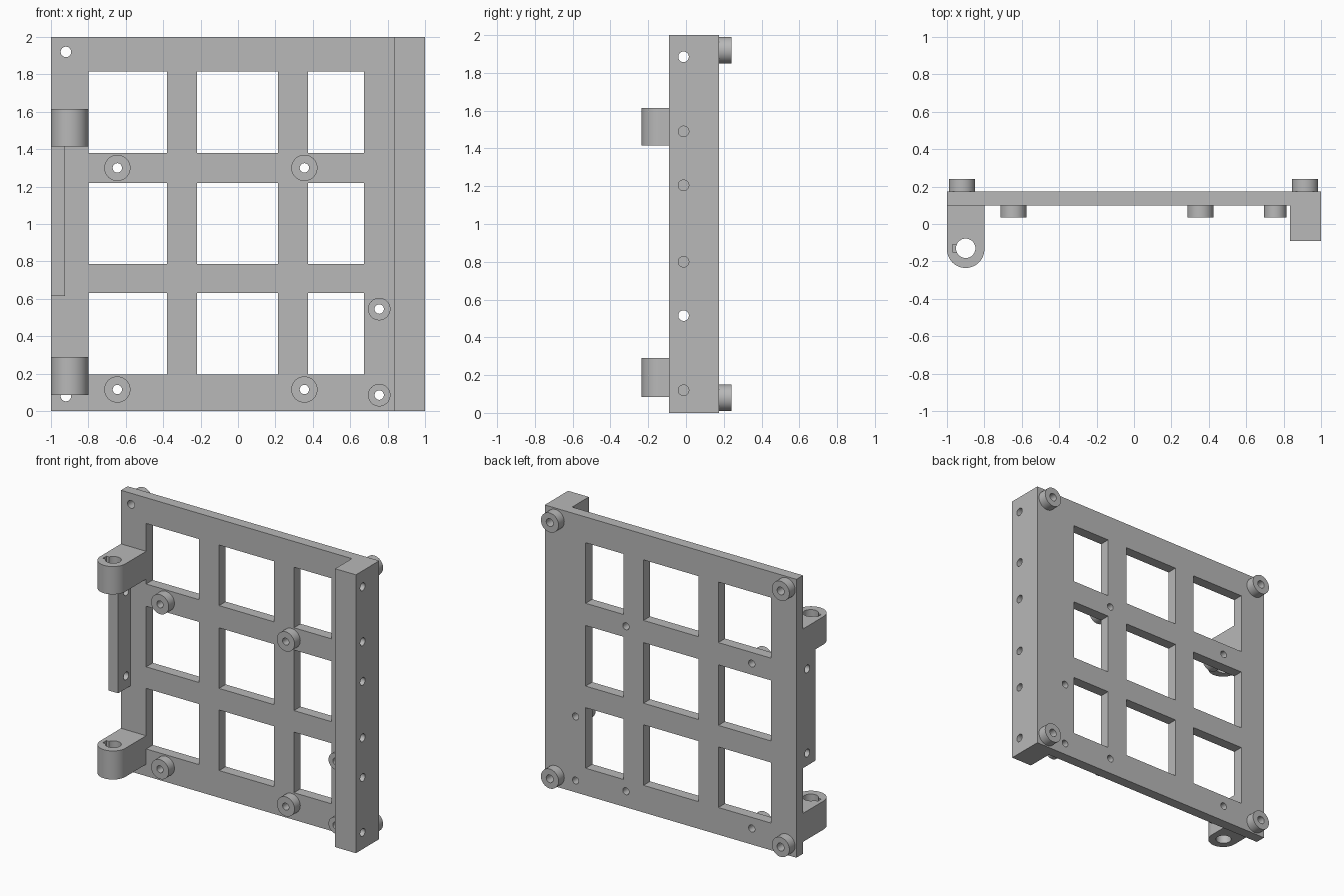
import bpy, bmesh, math
from mathutils import Matrix, Vector

if "Cube" in bpy.data.objects:
    bpy.data.objects.remove(bpy.data.objects["Cube"])

grey = bpy.data.materials.new("plain grey")
grey.use_nodes = True
grey.diffuse_color = (0.48, 0.48, 0.48, 1)
grey.node_tree.nodes["Principled BSDF"].inputs["Base Color"].default_value = (0.48, 0.48, 0.48, 1)


def finish(name, bm):
    bmesh.ops.recalc_face_normals(bm, faces=bm.faces[:])
    mesh = bpy.data.meshes.new(name)
    bm.to_mesh(mesh)
    bm.free()
    mesh.materials.append(grey)
    obj = bpy.data.objects.new(name, mesh)
    bpy.context.collection.objects.link(obj)
    return obj


def box(name, x, y, z):
    bm = bmesh.new()
    lo, hi = Vector((x[0], y[0], z[0])), Vector((x[1], y[1], z[1]))
    bmesh.ops.create_cube(bm, size=1, matrix=Matrix.Translation((lo + hi) / 2)
                          @ Matrix.Diagonal((*(hi - lo), 1)))
    return finish(name, bm)


def cylinder(name, axis, centre, radius, span):
    """Cylinder along axis; centre holds the other two coordinates in x, y, z order."""
    turn = {"x": Matrix.Rotation(math.pi / 2, 4, "Y"),
            "y": Matrix.Rotation(math.pi / 2, 4, "X"), "z": Matrix()}[axis]
    spot = list(centre)
    spot.insert("xyz".index(axis), sum(span) / 2)
    bm = bmesh.new()
    bmesh.ops.create_cone(bm, cap_ends=True, segments=48, radius1=radius, radius2=radius,
                          depth=span[1] - span[0], matrix=Matrix.Translation(spot) @ turn)
    return finish(name, bm)


def cut(obj, cutters):
    """Subtract the cutters, then discard them."""
    for c in cutters:
        c.hide_render = True
        mod = obj.modifiers.new("cut", "BOOLEAN")
        mod.operation, mod.solver, mod.object = "DIFFERENCE", "EXACT", c
        bpy.context.view_layer.objects.active = obj
        bpy.ops.object.modifier_apply(modifier=mod.name)
        bpy.data.objects.remove(c)
    return obj


def smooth(obj):
    bpy.ops.object.select_all(action="DESELECT")
    obj.select_set(True)
    bpy.context.view_layer.objects.active = obj
    bpy.ops.object.shade_smooth_by_angle(angle=math.radians(30))


FRONT, BACK = 0.10, 0.175
RAIL = 0.835
front_bosses = [(x, z, 0.07) for x in (-0.645, 0.355) for z in (0.115, 1.30)]
front_bosses += [(0.755, z, 0.06) for z in (0.085, 0.545)]
corner_heights = (0.08, 1.92)

# Plate with a grid of windows and screw holes
plate = box("grid_plate", (-1, RAIL), (FRONT, BACK), (0, 2))
holes = [box("cutter", x, (0, 0.3), z)
         for x in ((-0.80, -0.38), (-0.22, 0.215), (0.375, 0.675))
         for z in ((0.195, 0.63), (0.785, 1.22), (1.38, 1.815))]
holes += [cylinder("cutter", "y", (x, z), 0.025, (0, 0.3)) for x, z, r in front_bosses]
holes += [cylinder("cutter", "y", (-0.92, z), 0.028, (0, 0.3)) for z in corner_heights]
smooth(cut(plate, holes))

# Side rail with cross holes and blind corner holes
rail = box("side_rail", (RAIL, 1), (-0.09, BACK), (0, 2))
holes = [cylinder("cutter", "x", (-0.013, z), 0.028, (0.7, 1.1))
         for z in (0.12, 0.515, 0.80, 1.205, 1.49, 1.885)]
holes += [cylinder("cutter", "y", (0.915, z), 0.028, (FRONT, 0.3)) for z in corner_heights]
smooth(cut(rail, holes))

# Front bosses
for i, (x, z, r) in enumerate(front_bosses):
    boss = cylinder(f"front_boss_{i + 1}", "y", (x, z), r, (0.035, FRONT))
    smooth(cut(boss, [cylinder("cutter", "y", (x, z), 0.025, (0, 0.2))]))

# Back corner bosses
for side, x in (("right", -0.92), ("left", 0.915)):
    for level, z in zip(("lower", "upper"), corner_heights):
        boss = cylinder(f"back_boss_{level}_{side}", "y", (x, z), 0.07, (BACK, 0.24))
        smooth(cut(boss, [cylinder("cutter", "y", (x, z), 0.028, (0.1, 0.3))]))

# Hinge lugs: rounded outline, pin hole and blind key slot
for level, z0, z1 in (("lower", 0.085, 0.29), ("upper", 1.415, 1.615)):
    bm = bmesh.new()
    outline = [(-0.8, FRONT), (-1.0, FRONT)]
    outline += [(-0.9 + 0.1 * math.cos(a), -0.135 + 0.1 * math.sin(a))
                for a in (math.pi * (1 + k / 32) for k in range(33))]
    face = bm.faces.new([bm.verts.new((x, y, z0)) for x, y in outline])
    top = bmesh.ops.extrude_face_region(bm, geom=[face])["geom"]
    bmesh.ops.translate(bm, vec=(0, 0, z1 - z0),
                        verts=[v for v in top if isinstance(v, bmesh.types.BMVert)])
    lug = finish(f"hinge_lug_{level}", bm)
    smooth(cut(lug, [cylinder("cutter", "z", (-0.9, -0.13), 0.052, (z0 - 0.1, z1 + 0.1)),
                     box("cutter", (-0.97, -0.9), (-0.15, -0.11), (z1 - 0.1, z1 + 0.1))]))

# Side flange between the lugs
flange = box("side_flange", (-1, -0.925), (-0.04, FRONT), (0.615, 1.415))
smooth(cut(flange, [cylinder("cutter", "x", (0.052, z), 0.028, (-1.1, -0.85))
                    for z in (0.705, 1.31)]))
